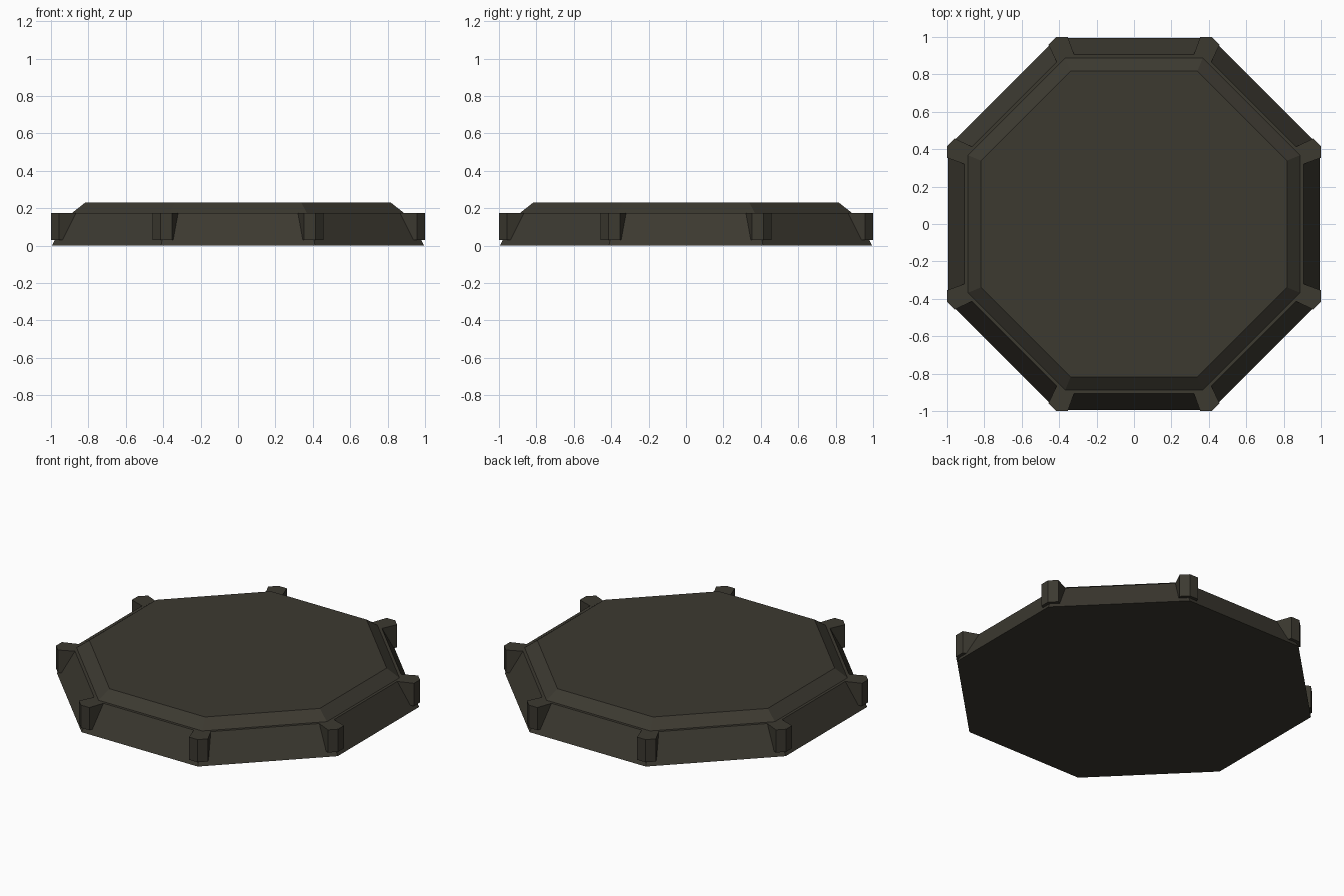
import bpy, bmesh, math
from mathutils import Vector

if "Cube" in bpy.data.objects:
    bpy.data.objects.remove(bpy.data.objects["Cube"])

mat = bpy.data.materials.new("dark olive grey")
mat.diffuse_color = (0.045, 0.041, 0.030, 1)
mat.use_nodes = True
mat.node_tree.nodes["Principled BSDF"].inputs["Base Color"].default_value = mat.diffuse_color
T = math.tan(math.pi / 8)


def finish(bm, name):
    bmesh.ops.recalc_face_normals(bm, faces=bm.faces)
    me = bpy.data.meshes.new(name)
    bm.to_mesh(me)
    bm.free()
    me.materials.append(mat)
    ob = bpy.data.objects.new(name, me)
    bpy.context.collection.objects.link(ob)
    return ob


def on_side(k, apothem, t):
    """Point on octagon side k, at distance t along it from its middle."""
    a = k * math.pi / 4
    return Vector((apothem * math.cos(a) - t * math.sin(a),
                   apothem * math.sin(a) + t * math.cos(a), 0))


# octagonal plate: sloped wall, narrow ledge, bevelled top
bm = bmesh.new()
rings = [[bm.verts.new(on_side(k, r, r * T) + Vector((0, 0, z))) for k in range(8)]
         for r, z in [(0.995, 0), (0.905, 0.175), (0.887, 0.175), (0.817, 0.23)]]
bm.faces.new(rings[0])
bm.faces.new(rings[-1])
for lo, hi in zip(rings, rings[1:]):
    for i in range(8):
        j = (i + 1) % 8
        bm.faces.new((lo[i], lo[j], hi[j], hi[i]))
finish(bm, "octagonal_plate")

# upright block wrapped round each corner
for k in range(8):
    outline = [on_side(k, 1, 0.354), on_side(k, 1, T), on_side(k + 1, 1, -0.354),
               on_side(k + 1, 0.905, -0.32), on_side(k, 0.905, 0.905 * T),
               on_side(k, 0.905, 0.32)]
    bm = bmesh.new()
    lo, hi = [[bm.verts.new(p + Vector((0, 0, z))) for p in outline] for z in (0.03, 0.175)]
    bm.faces.new(lo)
    bm.faces.new(hi)
    for i in range(6):
        j = (i + 1) % 6
        bm.faces.new((lo[i], lo[j], hi[j], hi[i]))
    finish(bm, f"corner_block_{k + 1}")
